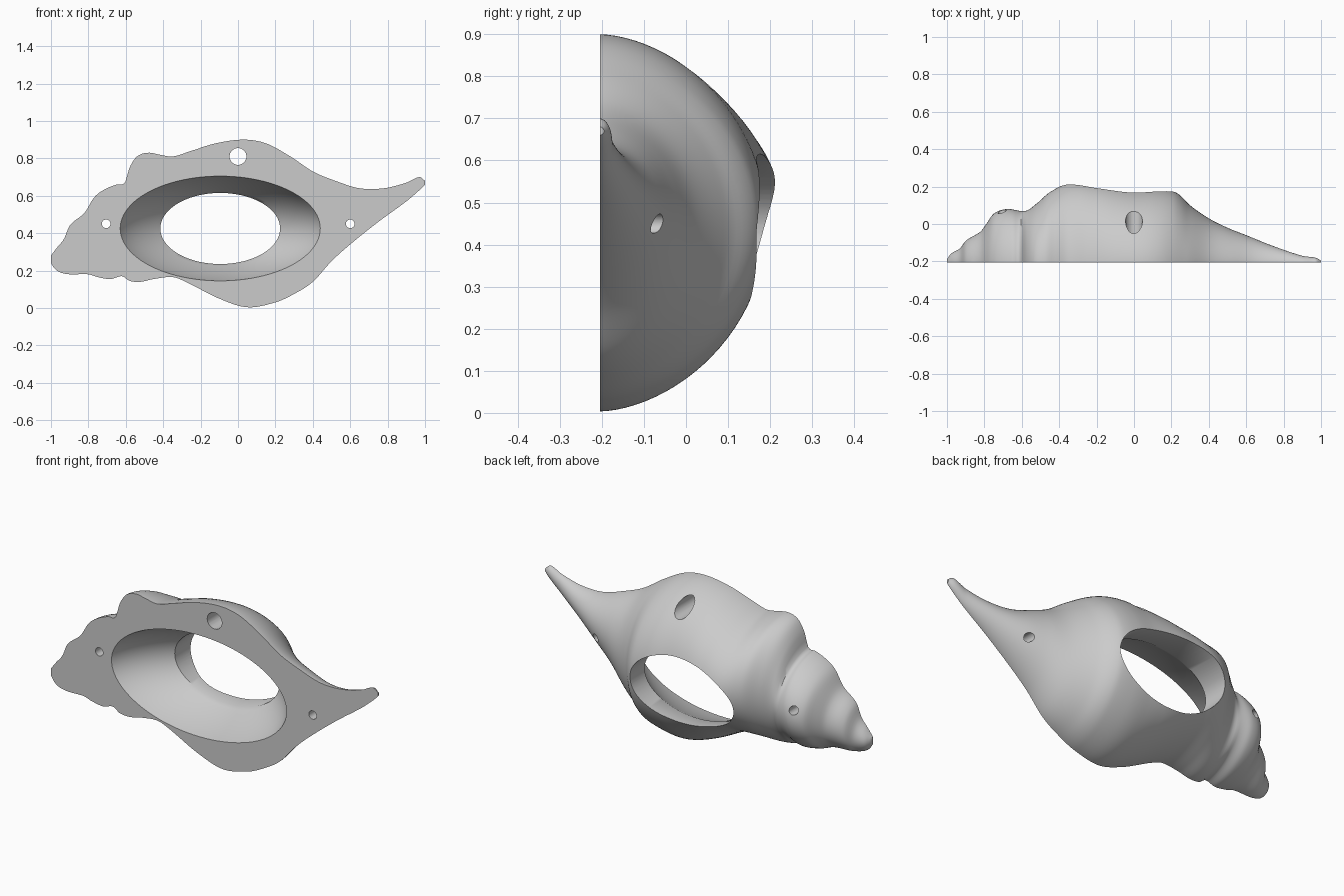
import bpy, bmesh, math

if "Cube" in bpy.data.objects:
    bpy.data.objects.remove(bpy.data.objects["Cube"], do_unlink=True)

FRONT = -0.205

# Outlines along the shell, as (x, value) pairs in hundredths
UPPER = [(-100, 28), (-97, 32), (-93, 37), (-90, 44), (-82, 51), (-77, 59), (-72, 63), (-65, 66),
         (-60.5, 67), (-58, 75), (-54, 81), (-48, 83), (-42, 82), (-35, 81), (-25, 84), (-12, 88),
         (3, 90), (15, 88), (28, 81), (40, 73), (52, 68), (65, 64), (78, 64), (90, 67), (97, 70), (100, 68)]
LOWER = [(-100, 24), (-98, 21), (-95, 19), (-90, 18), (-80, 18), (-75, 16.5), (-68, 15.5), (-62, 17),
         (-58, 14.5), (-52, 14), (-45, 15.5), (-35, 16.5), (-28, 14), (-10, 5), (5, 0.4), (20, 3),
         (30, 7.5), (40, 14), (50, 25), (60, 34), (75, 46), (90, 57), (97, 63), (100, 66)]
CREST = [(-100, -19), (-98, -16), (-93, -13), (-90, -9), (-82, -4), (-79, 0), (-75, 5.5), (-68, 8),
         (-58, 7), (-52, 11), (-45, 17), (-34, 22), (-20, 22), (0, 19.5), (12, 19), (21, 17.5),
         (25, 15), (30, 10), (40, 3), (50, -2), (60, -6), (75, -12), (90, -17), (97, -18), (100, -19.5)]


def curve(points, x):
    """Smooth curve through the points, with end slopes taken from the neighbours."""
    x *= 100
    last = len(points) - 1
    i = max(k for k in range(last) if points[k][0] <= x or k == 0)

    def slope(k):
        a, b = points[max(k - 1, 0)], points[min(k + 1, last)]
        return (b[1] - a[1]) / (b[0] - a[0])

    (xa, va), (xb, vb) = points[i], points[i + 1]
    w = xb - xa
    t = min(max((x - xa) / w, 0), 1)
    s = t * t * (3 - 2 * t)
    bend = w * t * (1 - t) * ((1 - t) * slope(i) - t * slope(i + 1))
    return (va + (vb - va) * s + bend) / 100


def loft(name, rings):
    """Closed solid through a list of equal-sized rings."""
    bm = bmesh.new()
    loops = [[bm.verts.new(p) for p in ring] for ring in rings]
    for a, b in zip(loops, loops[1:]):
        for i in range(len(a)):
            j = (i + 1) % len(a)
            bm.faces.new((a[i], a[j], b[j], b[i]))
    bm.faces.new(loops[0])
    bm.faces.new(loops[-1])
    bmesh.ops.recalc_face_normals(bm, faces=bm.faces)
    mesh = bpy.data.meshes.new(name)
    bm.to_mesh(mesh)
    bm.free()
    obj = bpy.data.objects.new(name, mesh)
    bpy.context.collection.objects.link(obj)
    return obj


def section(x, sides=48):
    """Half-round slice of the shell, flat on the front."""
    top, bottom = curve(UPPER, x), curve(LOWER, x)
    mid, radius = (top + bottom) / 2, max((top - bottom) / 2, 0.006)
    depth = max(curve(CREST, x) - FRONT, 0.006)
    ring = []
    for k in range(sides + 1):
        a = math.pi * k / sides
        ring.append((x, FRONT + depth * max(math.sin(a), 0) ** 1.15, mid - radius * math.cos(a)))
    return ring


def ellipse(x, y, z, rx, rz, sides):
    angles = [2 * math.pi * k / sides for k in range(sides)]
    return [(x + rx * math.cos(a), y, z + rz * math.sin(a)) for a in angles]


# Shell body, with slices packed closer at both tips
STEPS = 200
stations = []
for k in range(STEPS + 1):
    t = k / STEPS
    stations.append(0.6 * (2 * t - 1) - 0.4 * math.cos(math.pi * t))
shell = loft("shell", [section(x) for x in stations])

# Oval opening: a bowl narrowing from the front to a straight-walled window
bowl = [(-0.4, 1.0)]
for k in range(13):
    t = k / 12
    bowl.append((FRONT + 0.245 * t, 1 - 0.6 * t - 0.4 * t * t))
bowl.append((0.5, 0.0))
cutters = [loft("opening_cutter", [ellipse(-0.095, y, 0.425, 0.32 + 0.215 * f, 0.19 + 0.09 * f, 96)
                                   for y, f in bowl])]

# Hanging hole and two fixing holes
for name, x, z, r in (("hanging_hole_cutter", 0, 0.81, 0.045),
                      ("right_hole_cutter", -0.705, 0.45, 0.023),
                      ("left_hole_cutter", 0.6, 0.45, 0.023)):
    cutters.append(loft(name, [ellipse(x, y, z, r, r, 32) for y in (-0.4, 0.5)]))

# Cut the holes and drop the cutters
bpy.context.view_layer.objects.active = shell
shell.select_set(True)
for cutter in cutters:
    cutter.hide_render = True
    mod = shell.modifiers.new(cutter.name, "BOOLEAN")
    mod.operation = "DIFFERENCE"
    mod.solver = "EXACT"
    mod.object = cutter
    bpy.ops.object.modifier_apply(modifier=mod.name)
    bpy.data.objects.remove(cutter, do_unlink=True)

# Plain grey finish
grey = bpy.data.materials.new("light_grey")
grey.use_nodes = True
colour = (0.6, 0.6, 0.6, 1)
grey.diffuse_color = colour
grey.node_tree.nodes["Principled BSDF"].inputs["Base Color"].default_value = colour
shell.data.materials.clear()
shell.data.materials.append(grey)
bpy.ops.object.shade_smooth_by_angle(angle=math.radians(35))
